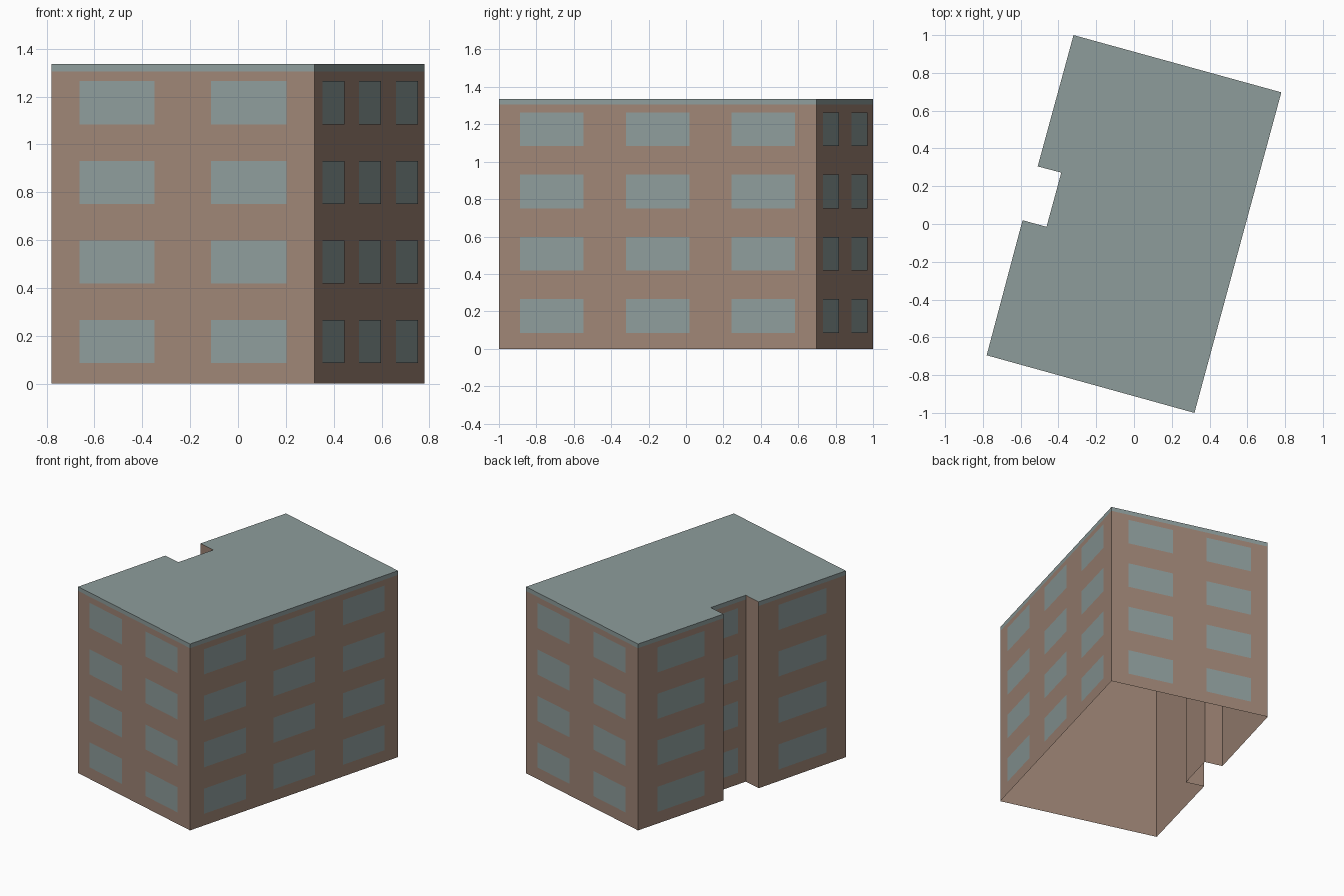
import bpy
import bmesh
from mathutils import Vector

cube = bpy.data.objects.get("Cube")
if cube:
    bpy.data.objects.remove(cube, do_unlink=True)

HEIGHT = 1.335
BAND = 1.305        # underside of the roof edge strip
STOREY = 0.333
SILL, HEAD = 0.085, 0.265
LIFT = 0.003        # window plates sit just proud of the wall


def material(name, rgb):
    mat = bpy.data.materials.new(name)
    mat.use_nodes = True
    colour = (*rgb, 1.0)
    mat.diffuse_color = colour
    bsdf = mat.node_tree.nodes["Principled BSDF"]
    bsdf.inputs["Base Color"].default_value = colour
    bsdf.inputs["Roughness"].default_value = 0.9
    return mat


brown = material("brown render", (0.345, 0.235, 0.18))
teal = material("grey teal", (0.27, 0.335, 0.33))


def make_object(name, bm, mat):
    mesh = bpy.data.meshes.new(name)
    bm.to_mesh(mesh)
    bm.free()
    mesh.materials.append(mat)
    obj = bpy.data.objects.new(name, mesh)
    bpy.context.collection.objects.link(obj)
    return obj


def quad(bm, a, b, low, high):
    """Upright rectangle between two plan points."""
    corners = [(a.x, a.y, low), (b.x, b.y, low), (b.x, b.y, high), (a.x, a.y, high)]
    bm.faces.new([bm.verts.new(c) for c in corners])


# Footprint, anticlockwise, with the stairwell notch on the right side
outline = [Vector(p) for p in (
    (-0.78, -0.695), (0.32, -1.0), (0.78, 0.697), (-0.32, 1.0),
    (-0.51, 0.305), (-0.385, 0.272), (-0.463, -0.015), (-0.59, 0.02))]

# Each facade: name, windows per storey, glazed share of each bay
facades = [
    ("front", 2, 0.573), ("left_side", 3, 0.6), ("back", 2, 0.573),
    ("right_rear", 1, 0.55), ("notch_rear_cheek", 0, 0), ("notch", 1, 0.55),
    ("notch_front_cheek", 0, 0), ("right_front", 1, 0.55)]

for i, (name, bays, share) in enumerate(facades):
    a, b = outline[i], outline[(i + 1) % len(outline)]
    along = b - a
    out = Vector((along.y, -along.x)).normalized() * LIFT

    # Wall, plain cheeks run right up to the roof
    wall = bmesh.new()
    quad(wall, a, b, 0, BAND if bays else HEIGHT)
    make_object(name + "_wall", wall, brown)
    if not bays:
        continue

    # Roof edge strip
    strip = bmesh.new()
    quad(strip, a, b, BAND, HEIGHT)
    make_object(name + "_roof_edge", strip, teal)

    # Windows, centred in equal bays on four storeys
    panes = bmesh.new()
    for floor in range(4):
        for bay in range(bays):
            start = a + along * ((bay + 0.5 - share / 2) / bays) + out
            end = a + along * ((bay + 0.5 + share / 2) / bays) + out
            quad(panes, start, end, SILL + floor * STOREY, HEAD + floor * STOREY)
    make_object(name + "_windows", panes, teal)

# Flat roof, the underside of the building stays open
roof = bmesh.new()
roof.faces.new([roof.verts.new((p.x, p.y, HEIGHT)) for p in outline])
make_object("roof", roof, teal)
